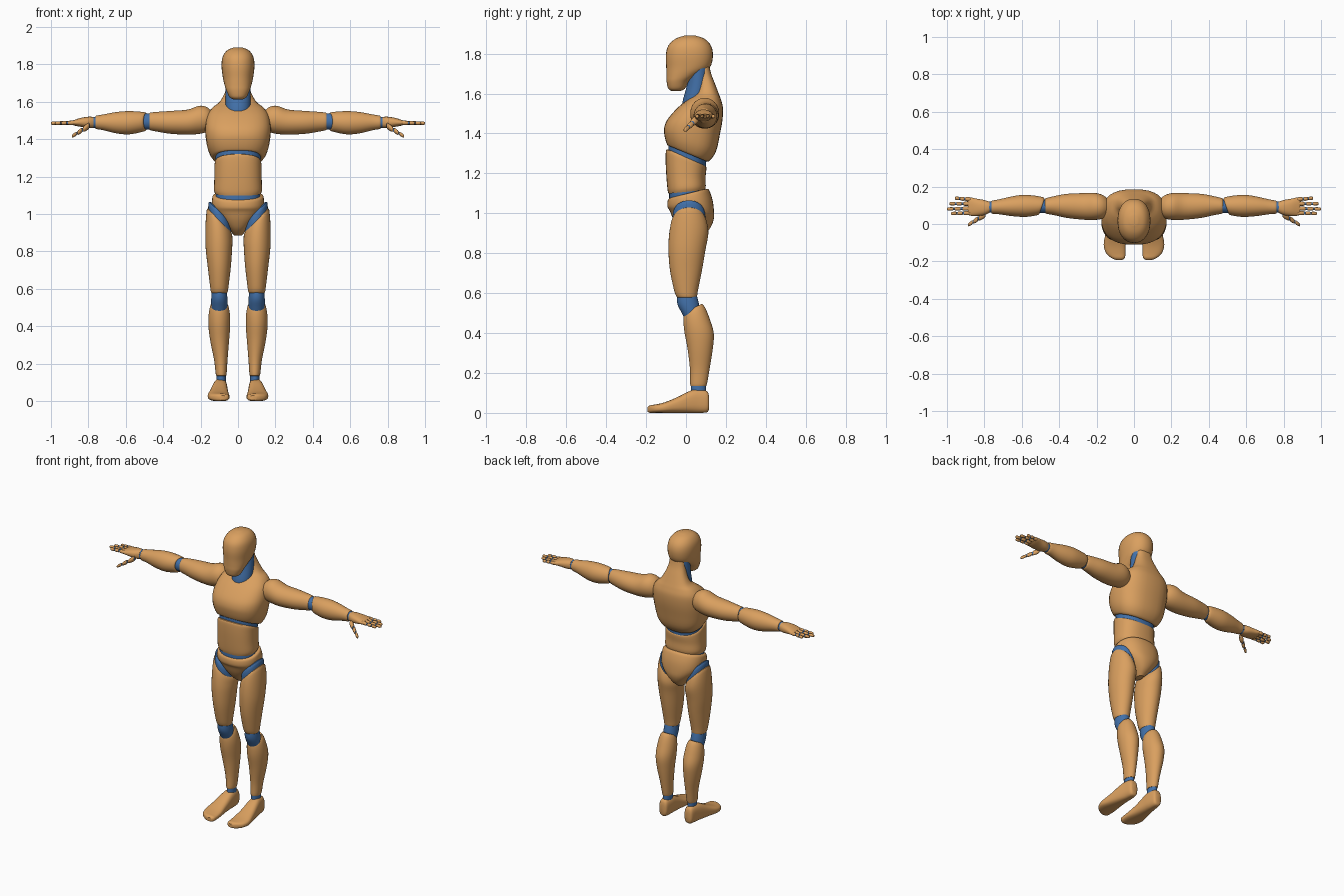
import bpy, bmesh, math
from mathutils import Vector


def material(name, rgb):
    m = bpy.data.materials.new(name)
    m.diffuse_color = (*rgb, 1)
    return m


WOOD = material("tan_wood", (0.70, 0.35, 0.115))
BLUE = material("blue_joint", (0.055, 0.165, 0.40))


def spline(rings, steps):
    """Smoothly interpolate the ring parameters."""
    pts = [tuple(r) + (0,) * (7 - len(r)) for r in rings]
    out = []
    for i in range(len(pts) - 1):
        p0, p1, p2, p3 = pts[max(i - 1, 0)], pts[i], pts[i + 1], pts[min(i + 2, len(pts) - 1)]
        for s in range(steps):
            t = s / steps
            out.append([0.5 * (2 * b + (c - a) * t + (2 * a - 5 * b + 4 * c - d) * t * t
                               + (3 * b - a - 3 * c + d) * t ** 3)
                        for a, b, c, d in zip(p0, p1, p2, p3)])
    return out + [list(pts[-1])]


def loft(name, rings, mat, axis="z", power=2.0, mirror=False, segs=32, steps=4):
    """Ring: position on axis, centre a, centre b, radius a, radius b, tilt a, tilt b."""
    bm = bmesh.new()
    loops = []
    for t, a, b, ra, rb, ta, tb in spline(rings, steps):
        loop = []
        for k in range(segs):
            ang = 2 * math.pi * k / segs
            c, s = math.cos(ang), math.sin(ang)
            da = ra * math.copysign(abs(c) ** (2 / power), c)
            db = rb * math.copysign(abs(s) ** (2 / power), s)
            u, v, w = a + da, b + db, t + ta * da + tb * db
            loop.append(bm.verts.new({"x": (w, u, v), "y": (u, w, v), "z": (u, v, w)}[axis]))
        loops.append(loop)
    for l0, l1 in zip(loops, loops[1:]):
        for k in range(segs):
            j = (k + 1) % segs
            bm.faces.new((l0[k], l0[j], l1[j], l1[k]))
    bm.faces.new(loops[0])
    bm.faces.new(loops[-1])
    bmesh.ops.recalc_face_normals(bm, faces=bm.faces)
    me = bpy.data.meshes.new(name)
    bm.to_mesh(me)
    bm.free()
    me.shade_smooth()
    me.set_sharp_from_angle(angle=math.radians(40))
    me.materials.append(mat)
    ob = bpy.data.objects.new(name, me)
    bpy.context.collection.objects.link(ob)
    if mirror:
        ob.modifiers.new("other_side", "MIRROR")
    return ob


# Head and neck
loft("head", [(1.613, 0, -.05, .025, .022), (1.625, 0, -.047, .045, .042), (1.66, 0, -.040, .062, .057),
              (1.69, 0, -.018, .072, .080), (1.73, 0, .010, .081, .109), (1.79, 0, .017, .088, .118),
              (1.84, 0, .018, .082, .107), (1.875, 0, .02, .058, .072), (1.891, 0, .02, .02, .025)],
     WOOD, power=2.2)
loft("neck", [(1.50, 0, .05, .062, .068), (1.56, 0, .045, .066, .062), (1.64, 0, .058, .067, .054),
              (1.73, 0, .065, .066, .05)], BLUE)

# Chest, running up the back of the neck
loft("chest", [(1.305, 0, .005, .115, .088, 0, -.42), (1.302, 0, .01, .135, .104, 0, -.40),
               (1.345, 0, .022, .160, .128, 0, -.28), (1.41, 0, .030, .173, .140, 0, -.1),
               (1.47, 0, .045, .175, .138), (1.53, 0, .072, .163, .113), (1.57, 0, .092, .135, .083),
               (1.60, 0, .107, .098, .057), (1.65, 0, .103, .070, .042), (1.70, 0, .090, .055, .036),
               (1.75, 0, .085, .05, .03)], WOOD, power=2.5)

# Waist core, abdomen and pelvis
loft("upper_waist_joint", [(1.22, 0, .003, .117, .093, 0, -.4), (1.33, 0, .008, .122, .096, 0, -.4)],
     BLUE, power=2.3)
loft("abdomen", [(1.283, 0, 0, .112, .088, 0, -.42), (1.275, 0, 0, .124, .100, 0, -.4),
                 (1.24, 0, 0, .126, .102, 0, -.2), (1.18, 0, 0, .127, .098),
                 (1.13, 0, .003, .129, .096, 0, .08), (1.108, 0, .004, .122, .092, 0, .1)],
     WOOD, power=2.4)
loft("lower_waist_joint", [(1.05, 0, .004, .118, .088, 0, .2), (1.14, 0, .004, .118, .088, 0, .1)],
     BLUE, power=2.3)
loft("pelvis", [(1.10, 0, .01, .128, .092, 0, .25), (1.09, 0, .012, .137, .104, 0, .25),
                (1.05, 0, .020, .140, .113, 0, .15), (1.01, 0, .030, .130, .110),
                (.965, 0, .038, .095, .100), (.92, 0, .042, .052, .075), (.885, 0, .045, .02, .035)],
     WOOD, power=2.3)

# Legs
loft("hip_joints", [(1.015, .095, .015, .045, .06, 1), (1.0, .097, .015, .060, .08, 1),
                    (.93, .1, .015, .060, .082, 1)], BLUE, mirror=True)
loft("thighs", [(.972, .1, .015, .055, .07, 1), (.958, .1, .015, .067, .087, .95),
                (.90, .102, .014, .072, .098, .45), (.82, .102, .005, .071, .093),
                (.72, .1, 0, .062, .081), (.62, .1, 0, .050, .061), (.585, .1, .003, .045, .052),
                (.575, .1, .005, .038, .044)], WOOD, mirror=True)
loft("knee_joints", [(.61, .1, .003, .038, .045), (.55, .1, .010, .043, .054),
                     (.50, .1, .025, .042, .046), (.46, .1, .04, .035, .04)], BLUE, mirror=True)
loft("calves", [(.525, .1, .037, .038, .043, 0, .5), (.505, .1, .042, .049, .054, 0, .4),
                (.46, .1, .053, .057, .065, 0, .2), (.40, .1, .066, .058, .073),
                (.32, .098, .071, .050, .063), (.22, .092, .069, .036, .049),
                (.145, .09, .063, .029, .042), (.135, .09, .062, .025, .037)], WOOD, mirror=True)
loft("ankle_joints", [(.09, .09, .062, .025, .037), (.15, .09, .062, .025, .037)], BLUE, mirror=True)
loft("feet", [(.116, .093, .05, .018, .03), (.105, .093, .056, .029, .053), (.06, .094, .059, .036, .059),
              (.02, .097, .055, .041, .055), (-.05, .102, .038, .050, .038), (-.11, .104, .026, .058, .026),
              (-.155, .098, .021, .052, .021), (-.18, .086, .019, .037, .019), (-.192, .08, .017, .018, .012)],
     WOOD, axis="y", power=2.7, mirror=True)

# Arms
loft("upper_arms", [(.14, .09, 1.50, .045, .05), (.17, .092, 1.505, .064, .068),
                    (.21, .094, 1.503, .072, .075), (.27, .094, 1.491, .071, .067),
                    (.36, .097, 1.490, .064, .061), (.43, .098, 1.493, .050, .053),
                    (.468, .097, 1.495, .042, .047), (.476, .097, 1.495, .036, .04)],
     WOOD, axis="x", mirror=True)
loft("elbow_joints", [(.45, .095, 1.495, .037, .043), (.54, .095, 1.495, .037, .043)],
     BLUE, axis="x", mirror=True)
loft("forearms", [(.492, .095, 1.495, .038, .045, -.35), (.505, .096, 1.493, .049, .052, -.25),
                  (.58, .097, 1.488, .059, .062), (.65, .095, 1.488, .053, .057),
                  (.72, .092, 1.49, .040, .042), (.757, .09, 1.49, .035, .036), (.763, .09, 1.49, .03, .03)],
     WOOD, axis="x", mirror=True)
loft("wrist_joints", [(.75, .09, 1.49, .029, .030), (.79, .09, 1.49, .029, .029)],
     BLUE, axis="x", mirror=True)
loft("palms", [(.772, .09, 1.49, .029, .029), (.80, .088, 1.49, .040, .030), (.84, .089, 1.49, .046, .024),
               (.872, .093, 1.488, .049, .016), (.888, .095, 1.488, .045, .010)],
     WOOD, axis="x", power=2.3, mirror=True)


def finger(name, start, end, r0, r1):
    """Three tapered wooden segments threaded on a thin blue core."""
    a, b = Vector(start), Vector(end)

    def ring(t, k):
        p, r = a.lerp(b, t), (r0 + (r1 - r0) * t) * k
        return (p.x, p.y, p.z, r, r)

    loft(name + "_joints", [ring(0, .75), ring(.9, .75)], BLUE, "x", mirror=True, segs=10, steps=1)
    for i, (t0, t1) in enumerate(((0, .38), (.42, .69), (.73, 1))):
        d = t1 - t0
        loft(f"{name}_segments_{i + 1}",
             [ring(t0, .6), ring(t0 + d * .15, 1), ring(t0 + d * .8, 1), ring(t1, .5)],
             WOOD, "x", mirror=True, segs=12, steps=2)


# Fingers and thumbs
for name, y0, y1, x1 in (("little_finger", .131, .138, .957), ("ring_finger", .108, .109, .987),
                         ("middle_finger", .083, .080, 1.0), ("index_finger", .059, .056, .978)):
    finger(name, (.872, y0, 1.488), (x1, y1, 1.485), .0115, .0085)
finger("thumb", (.795, .052, 1.472), (.888, -.006, 1.415), .018, .009)
